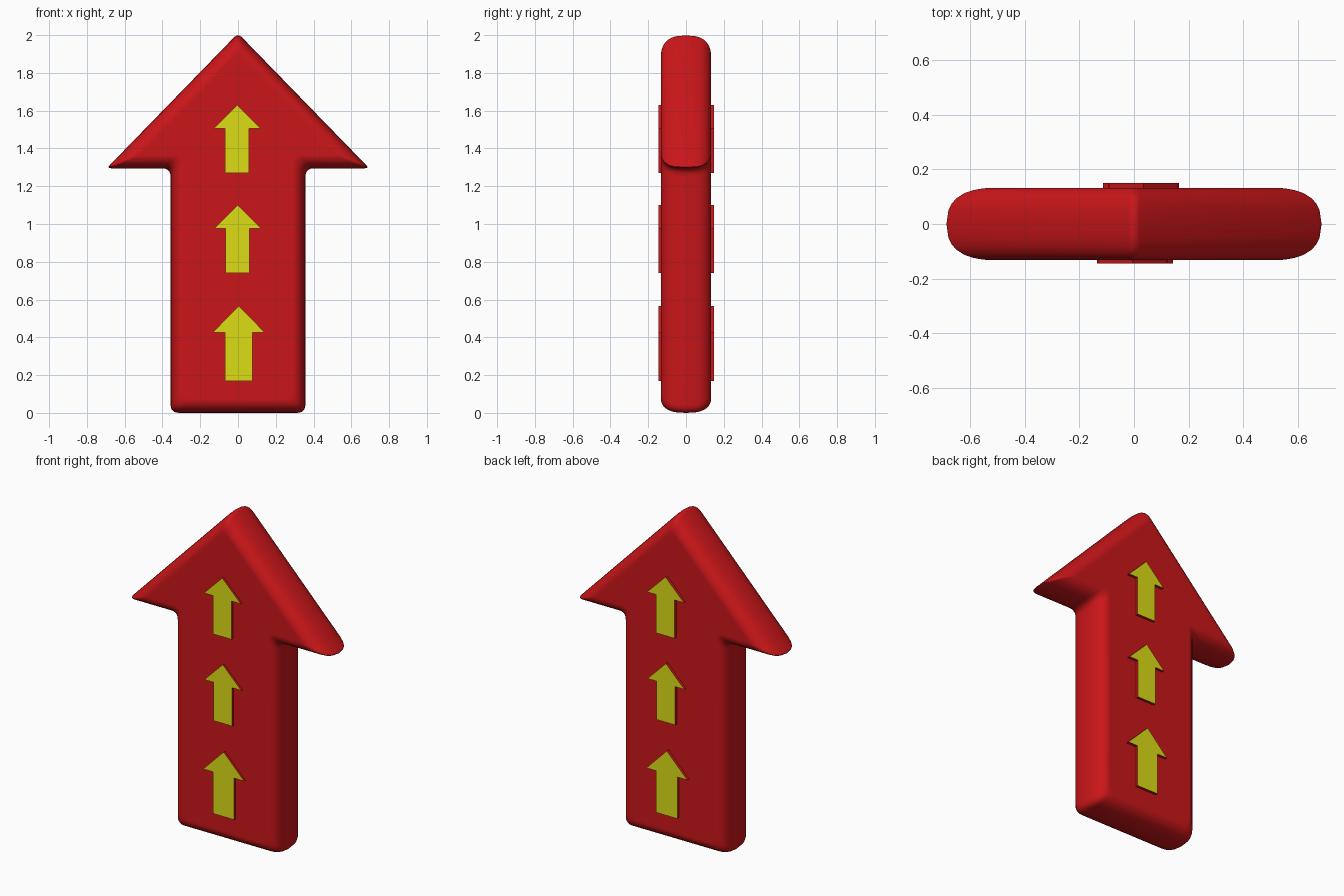
import bpy, bmesh, math
from mathutils import Vector

if "Cube" in bpy.data.objects:
    bpy.data.objects.remove(bpy.data.objects["Cube"])


def material(name, color):
    m = bpy.data.materials.new(name)
    m.diffuse_color = color
    m.use_nodes = True
    m.node_tree.nodes["Principled BSDF"].inputs["Base Color"].default_value = m.diffuse_color
    return m


RED = material("red", (0.60, 0.008, 0.01, 1))
YELLOW = material("yellow", (0.72, 0.72, 0.008, 1))


def arrow_outline(cx, bottom, neck, top, shaft, head):
    """Counter-clockwise upward arrow in (x, z)."""
    right = [(shaft, bottom), (shaft, neck), (head, neck)]
    pts = right + [(0, top)] + [(-x, z) for x, z in reversed(right)]
    return [Vector((cx + x, z)) for x, z in pts]


def inset(pts, d):
    """Mitred inward offset of a counter-clockwise polygon."""
    out = []
    for i, p in enumerate(pts):
        a = (p - pts[i - 1]).normalized()
        b = (pts[(i + 1) % len(pts)] - p).normalized()
        na, nb = Vector((-a.y, a.x)), Vector((-b.y, b.x))
        out.append(p + (na + nb) * d / (1 + na.dot(nb)))
    return out


def round_corners(pts, radii, steps=5):
    out = []
    for i, p in enumerate(pts):
        a = (pts[i - 1] - p).normalized()
        b = (pts[(i + 1) % len(pts)] - p).normalized()
        t = radii[i] / math.tan(a.angle(b) / 2)
        for k in range(steps + 1):
            s = k / steps
            out.append(p + a * t * (1 - s) ** 2 + b * t * s ** 2)
    return out


def loft(name, rings, mats):
    """Skin (y, outline) rings and cap both ends; caps use the last material."""
    bm = bmesh.new()
    loops = [[bm.verts.new((p.x, y, p.y)) for p in pts] for y, pts in rings]
    for lo, hi in zip(loops, loops[1:]):
        n = len(lo)
        for i in range(n):
            bm.faces.new((lo[i], lo[(i + 1) % n], hi[(i + 1) % n], hi[i]))
    for cap in (loops[0], loops[-1]):
        bm.faces.new(cap).material_index = len(mats) - 1
    bmesh.ops.recalc_face_normals(bm, faces=bm.faces)
    mesh = bpy.data.meshes.new(name)
    bm.to_mesh(mesh)
    bm.free()
    for m in mats:
        mesh.materials.append(m)
    ob = bpy.data.objects.new(name, mesh)
    bpy.context.collection.objects.link(ob)
    return ob


# Big arrow body with a soft rounded rim
outline = arrow_outline(0, 0, 1.295, 2.01, 0.357, 0.695)
radii = [0.045, 0.045, 0.01, 0.03, 0.01, 0.045, 0.045]
rim = [(0, 0), (0.05, 0.003), (0.075, 0.008), (0.095, 0.016), (0.112, 0.027),
       (0.124, 0.042), (0.130, 0.056), (0.132, 0.066), (0.132, 0.076)]
profile = [(-y, d) for y, d in reversed(rim)] + rim[1:]
body = loft("arrow_body",
            [(y, round_corners(inset(outline, d), radii)) for y, d in profile],
            [RED])
bpy.context.view_layer.objects.active = body
body.select_set(True)
bpy.ops.object.shade_smooth_by_angle(angle=math.radians(40))

# Small raised arrows on front and back: yellow faces, red sides
small = {
    "lower": (0.004, 0.17, 0.425, 0.566, 0.072, 0.139),
    "middle": (-0.002, 0.74, 0.975, 1.10, 0.063, 0.125),
    "upper": (-0.005, 1.27, 1.505, 1.63, 0.063, 0.125),
}
for label, (cx, *dims) in small.items():
    for side, sign, x in (("front", -1, cx), ("back", 1, 0.03 - cx)):
        pts = arrow_outline(x, *dims)
        outer = 0.145 if sign < 0 else 0.149
        loft(f"{label}_{side}_arrow",
             [(sign * 0.12, pts), (sign * outer, pts)], [RED, YELLOW])
